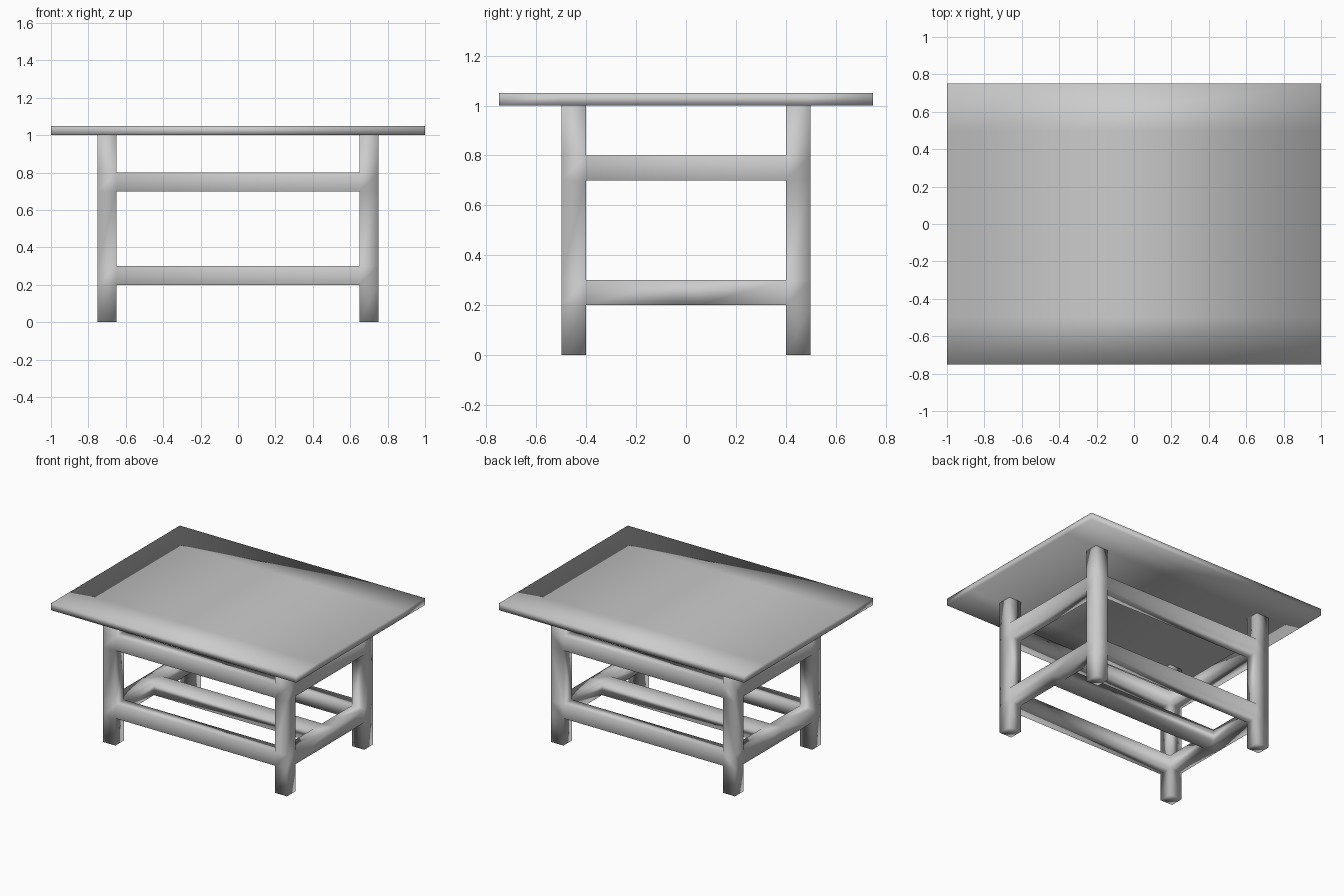
import bpy
import bmesh

if "Cube" in bpy.data.objects:
    bpy.data.objects.remove(bpy.data.objects["Cube"])


def welded(name, cells):
    """One smooth skin around touching boxes; shared inner faces are dropped.
    Each cell is ((x0, x1), (y0, y1), (z0, z1))."""
    bm = bmesh.new()
    verts, faces = {}, {}
    quads = ((0, 1, 3, 2), (4, 6, 7, 5), (0, 4, 5, 1),
             (2, 3, 7, 6), (0, 2, 6, 4), (1, 5, 7, 3))
    for xs, ys, zs in cells:
        corners = [(round(x, 3), round(y, 3), round(z, 3))
                   for x in xs for y in ys for z in zs]
        for q in quads:
            pts = [corners[i] for i in q]
            key = frozenset(pts)
            if key in faces:
                del faces[key]          # face shared by two cells
            else:
                faces[key] = pts
    for pts in faces.values():
        for p in pts:
            if p not in verts:
                verts[p] = bm.verts.new(p)
        bm.faces.new([verts[p] for p in pts]).smooth = True
    bmesh.ops.recalc_face_normals(bm, faces=bm.faces[:])
    mesh = bpy.data.meshes.new(name)
    bm.to_mesh(mesh)
    bm.free()
    ob = bpy.data.objects.new(name, mesh)
    bpy.context.collection.objects.link(ob)
    return ob


def spans(*breaks):
    return list(zip(breaks, breaks[1:]))


# Table top, with a cut across it above each pair of legs
welded("table_top", [((-1, 1), y, (1.0, 1.05))
                     for y in spans(-0.75, -0.5, 0.5, 0.75)])

LEG_X = ((-0.75, -0.65), (0.65, 0.75))
LEG_Y = ((-0.5, -0.4), (0.4, 0.5))
IN_X, IN_Y = (-0.65, 0.65), (-0.4, 0.4)
LOWER, UPPER = (0.2, 0.3), (0.7, 0.8)
MID_Y = (-0.05, 0.05)

# Four square legs, cut where the rails meet them
frame = [(x, y, z) for x in LEG_X for y in LEG_Y
         for z in spans(0, 0.2, 0.3, 0.7, 0.8, 1.0)]

# Front and back rails, upper and lower
frame += [(IN_X, y, z) for y in LEG_Y for z in (LOWER, UPPER)]

# Side rails; the lower ones are cut where the stretcher joins
frame += [(x, IN_Y, UPPER) for x in LEG_X]
frame += [(x, y, LOWER) for x in LEG_X for y in spans(-0.4, *MID_Y, 0.4)]

# Lengthwise middle stretcher
frame.append((IN_X, MID_Y, LOWER))

welded("leg_frame", frame)
